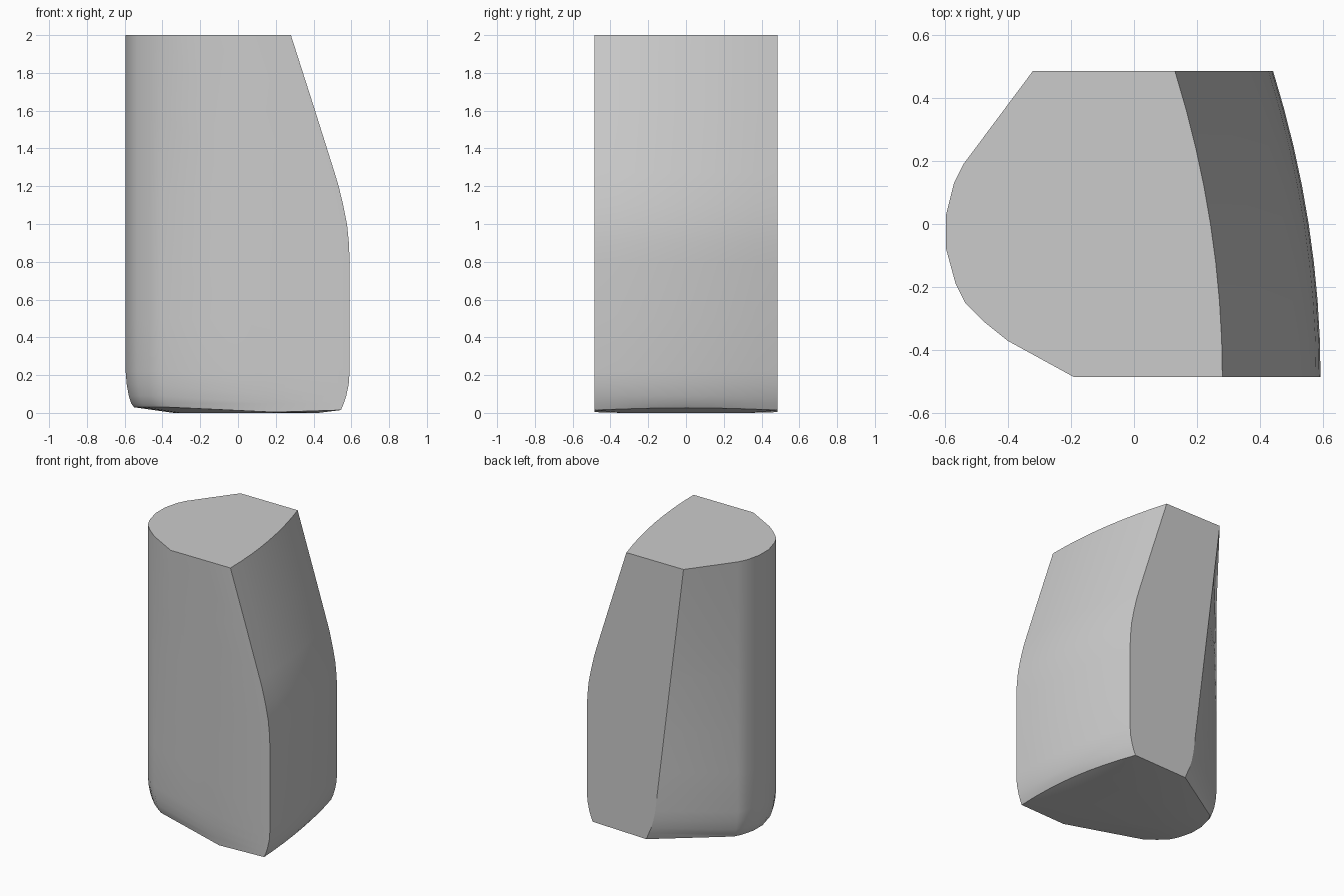
import bpy, bmesh, math

cube = bpy.data.objects.get("Cube")
if cube:
    bpy.data.objects.remove(cube, do_unlink=True)

HALF = 0.485          # half depth between the two flat cut planes
FOOT = 0.22           # height where the rounded foot starts

# Rounded left side in plan, from back to front
ROUND = [(-0.54, 0.19), (-0.57, 0.13), (-0.595, 0.03), (-0.595, -0.08),
         (-0.565, -0.19), (-0.535, -0.25), (-0.475, -0.31), (-0.4, -0.37)]

# Levels: height, reach of the right side, inset of the rounded left side
LEVELS = [(2, 0.28, 0), (1.6, 0.408, 0), (1.27, 0.512, 0), (1.2, 0.533, 0),
          (1.1, 0.557, 0), (1.0, 0.577, 0), (0.9, 0.587, 0), (0.8, 0.591, 0),
          (0.5, 0.591, 0), (FOOT, 0.591, 0), (0.15, 0.586, 0.006),
          (0.09, 0.573, 0.017), (0.05, 0.56, 0.03), (0.02, 0.545, 0.045)]


def mix(a, b, t):
    return a + (b - a) * t


def section(z, reach, inset):
    """Closed plan outline at one height."""
    t = (2 - z) / 2
    pts = []
    # curved right side, front to back
    for i in range(9):
        y = mix(-HALF, HALF, i / 8)
        pts.append((reach - 0.16 * (y + HALF) ** 2, y, z))
    # back cut corner, rounded side, front cut corner
    pts.append((mix(-0.32, -0.07, t) + inset, HALF, z))
    for x, y in ROUND:
        d = math.hypot(x, y)
        pts.append((x * (1 - inset / d), y * (1 - inset / d), z))
    pts.append((mix(-0.19, 0.15, t) + inset, -HALF, z))
    return pts


bm = bmesh.new()
rings = [[bm.verts.new(p) for p in section(*level)] for level in LEVELS]

# The underside edge dips at the cut corners and lifts along the sides
count = len(rings[-1])
for i, v in enumerate(rings[-1]):
    if i in (9, count - 1):
        v.co.z = 0.004
    elif i < 9:
        v.co.z = 0.015 + 0.012 * math.sin(math.pi * i / 8)
    else:
        v.co.z = 0.03

# Body walls
for upper, lower in zip(rings, rings[1:]):
    for i in range(count):
        j = (i + 1) % count
        bm.faces.new((upper[i], lower[i], lower[j], upper[j]))
bm.faces.new(rings[0])

# Slightly domed underside
inner = [bm.verts.new((mix(0.15, v.co.x, 0.7), v.co.y * 0.7, 0)) for v in rings[-1]]
for i in range(count):
    j = (i + 1) % count
    bm.faces.new((rings[-1][i], inner[i], inner[j], rings[-1][j]))
bm.faces.new(inner)
bmesh.ops.recalc_face_normals(bm, faces=bm.faces)

mesh = bpy.data.meshes.new("block_body")
bm.to_mesh(mesh)
bm.free()
body = bpy.data.objects.new("block_body", mesh)
bpy.context.collection.objects.link(body)

# Plain grey
mat = bpy.data.materials.new("plain_grey")
mat.use_nodes = True
grey = (0.6, 0.6, 0.6, 1)
mat.diffuse_color = grey
mat.node_tree.nodes["Principled BSDF"].inputs["Base Color"].default_value = grey
mesh.materials.append(mat)

bpy.context.view_layer.objects.active = body
body.select_set(True)
bpy.ops.object.shade_smooth_by_angle(angle=math.radians(30))
